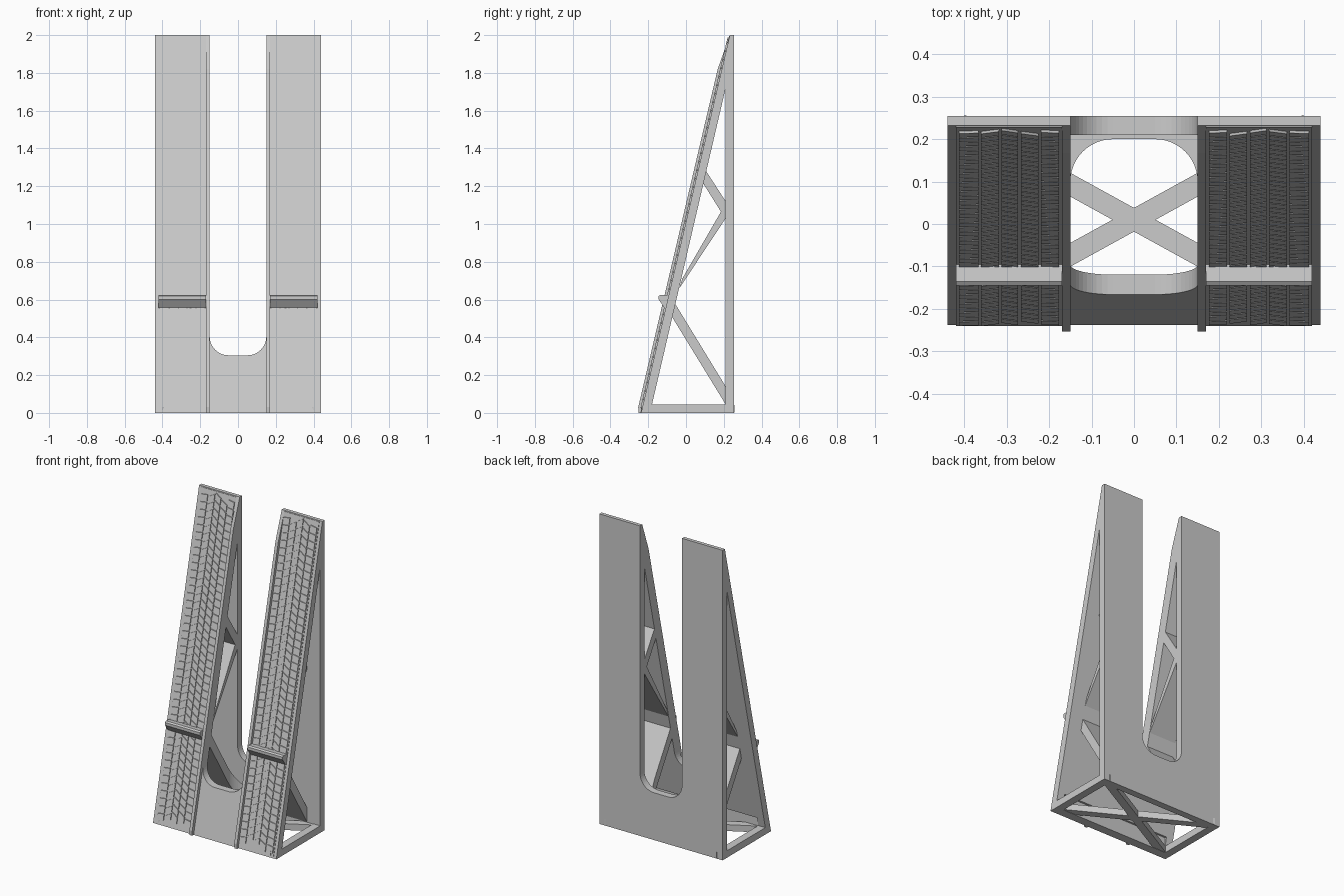
import bpy, bmesh, math

if "Cube" in bpy.data.objects:
    bpy.data.objects.remove(bpy.data.objects["Cube"])

grey = bpy.data.materials.new("light grey")
grey.use_nodes = True
GREY = (0.6, 0.6, 0.6, 1)
grey.diffuse_color = GREY
grey.node_tree.nodes["Principled BSDF"].inputs["Base Color"].default_value = GREY

SLOPE, FOOT = 0.235, -0.238   # front panel: y = FOOT + SLOPE * z
FULL = 0.44                   # half width of the stand
SLOT = 0.15                   # half width of the slot


def face_y(z):
    return FOOT + SLOPE * z


def add_prism(bm, base, top):
    """Close a solid between two matching loops of points."""
    a = [bm.verts.new(p) for p in base]
    b = [bm.verts.new(p) for p in top]
    bm.faces.new(a)
    bm.faces.new(b[::-1])
    for i in range(len(a)):
        j = (i + 1) % len(a)
        bm.faces.new((a[j], a[i], b[i], b[j]))


def finish(name, bm):
    bmesh.ops.recalc_face_normals(bm, faces=bm.faces[:])
    mesh = bpy.data.meshes.new(name)
    bm.to_mesh(mesh)
    bm.free()
    mesh.materials.append(grey)
    obj = bpy.data.objects.new(name, mesh)
    bpy.context.scene.collection.objects.link(obj)
    return obj


def extrude(name, points, axis, lo, hi):
    """Extrude a 2D outline along the x, y or z axis."""
    def place(p, t):
        c = list(p)
        c.insert("xyz".index(axis), t)
        return c
    bm = bmesh.new()
    add_prism(bm, [place(p, lo) for p in points], [place(p, hi) for p in points])
    return finish(name, bm)


def rounded(lo, hi, half, radius, round_end):
    """Outline of a slot whose end (lo or hi) has rounded corners."""
    s = 1 if round_end == "lo" else -1
    end, far = (lo, hi) if s == 1 else (hi, lo)
    pts = [(-half, far)]
    for side in (-1, 1):
        for i in range(13):
            a = math.pi / 2 * i / 12
            a = a if side == -1 else math.pi / 2 - a
            pts.append((side * (half - radius + radius * math.cos(a)),
                        end + s * radius * (1 - math.sin(a))))
    return pts + [(half, far)]


def cut(obj, *cutters):
    for c in cutters:
        mod = obj.modifiers.new("cut", "BOOLEAN")
        mod.operation, mod.solver, mod.object = "DIFFERENCE", "EXACT", c
    graph = bpy.context.evaluated_depsgraph_get()
    mesh = bpy.data.meshes.new_from_object(obj.evaluated_get(graph))
    obj.modifiers.clear()
    obj.data = mesh
    for c in cutters:
        bpy.data.objects.remove(c)


# Wedge frame: hollow side profile, central slot and open floor
frame = extrude("wedge_frame",
                [(FOOT, 0), (0.255, 0), (0.255, 2), (face_y(2), 2)],
                "x", -FULL, FULL)
cut(frame,
    extrude("hollow_cutter", [(-0.18, 0.045), (0.21, 0.045), (0.21, 1.72)], "x", -1, 1),
    extrude("slot_cutter", rounded(0.305, 2.2, SLOT, 0.1, "lo"), "y", -1, 1),
    extrude("floor_cutter", [(-0.39, -0.18), (0.39, -0.18), (0.39, 0.21), (-0.39, 0.21)],
            "z", -0.1, 0.1))

# Crossed bars in the floor
for side, name in ((1, "floor_brace_left"), (-1, "floor_brace_right")):
    w = 0.028
    extrude(name, [(-0.4 * side, -0.21 - w), (-0.4 * side, -0.21 + w),
                   (0.4 * side, 0.23 + w), (0.4 * side, 0.23 - w)], "z", 0.002, 0.043)

# Inner struts set back from the outer sides
INNER, OUTER = SLOT, 0.345
lower = extrude("lower_strut",
                [(-0.062, 0.585), (-0.075, 0.51), (0.21, 0.045), (0.21, 0.14)],
                "x", -OUTER, OUTER)
cut(lower, extrude("strut_cutter", rounded(-0.5, 0.2, SLOT, 0.1, "hi"), "z", -1, 1))
struts = {"middle_strut": [(-0.035, 0.66), (-0.02, 0.71), (0.185, 1.065), (0.21, 1.09),
                           (0.21, 1.03)],
          "upper_strut": [(0.1, 1.29), (0.085, 1.225), (0.185, 1.065), (0.21, 1.04),
                          (0.21, 1.12)]}
for side, label in ((1, "left"), (-1, "right")):
    for name, outline in struts.items():
        extrude(f"{name}_{label}", outline, "x", side * INNER, side * OUTER)

    # Guide rail along the slot edge, tapering out at the top
    rail = [(face_y(0), 0), (face_y(0) - 0.014, 0), (face_y(0.03) - 0.022, 0.03),
            (face_y(1.82) - 0.022, 1.82), (face_y(2), 2)]
    extrude(f"guide_rail_{label}", rail, "x", side * SLOT, side * 0.17)

    # Wedge shaped ledge across the tread
    ledge = [(face_y(0.555), 0.555), (-0.115, 0.558), (-0.145, 0.6),
             (-0.145, 0.618), (-0.135, 0.625), (face_y(0.62), 0.62)]
    extrude(f"ledge_{label}", ledge, "x", side * 0.17, side * 0.42)

    # Tread: thin slab carrying a chevron pattern of raised blocks
    bm = bmesh.new()

    def add_block(points, low, high):
        add_prism(bm, [(side * x, face_y(z) - low, z) for x, z in points],
                  [(side * x, face_y(z) - high, z) for x, z in points])

    add_block([(0.17, 0.002), (0.42, 0.002), (0.42, 1.995), (0.17, 1.995)], -0.002, 0.003)
    columns = [0.174, 0.222, 0.27, 0.315, 0.364, 0.416]
    pitch, gap = 0.045, 0.007
    for c, (x0, x1) in enumerate(zip(columns, columns[1:])):
        rise = (0.006, 0.024, 0.024, -0.024, -0.006)[c]
        x0, x1 = x0 + 0.003, x1 - 0.003
        for row in range(43):
            z = 0.035 + row * pitch + (c % 2) * pitch / 3
            top = z + pitch - gap
            if max(top, top + rise) > 1.995:
                continue
            add_block([(x0, z), (x1, z + rise), (x1, top + rise), (x0, top)], 0.002, 0.009)
    finish(f"tread_{label}", bm)
